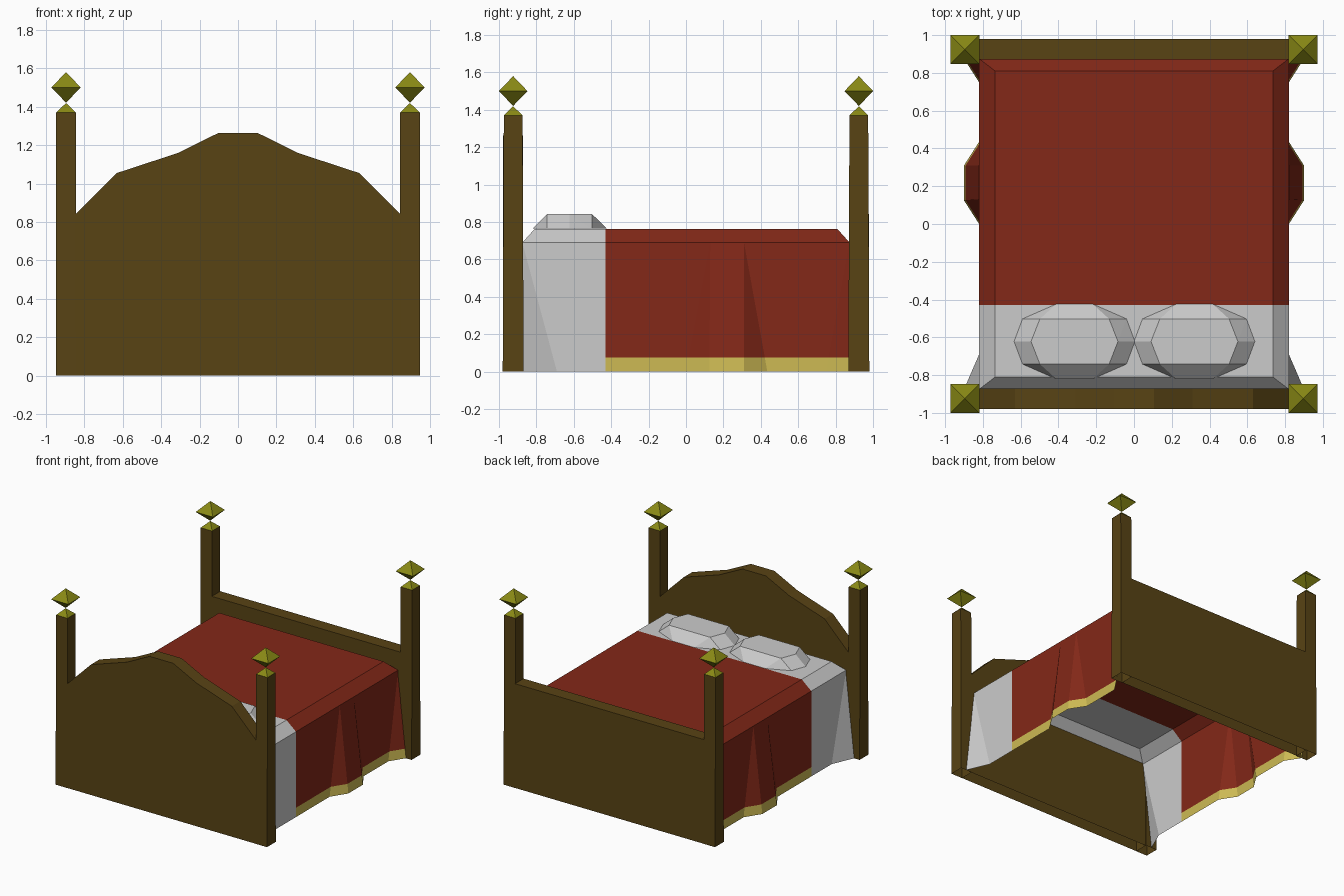
import bpy, bmesh
from mathutils import Vector

if "Cube" in bpy.data.objects:
    bpy.data.objects.remove(bpy.data.objects["Cube"])


def material(name, rgb):
    m = bpy.data.materials.new(name)
    m.diffuse_color = (*rgb, 1)
    m.use_nodes = True
    m.node_tree.nodes["Principled BSDF"].inputs["Base Color"].default_value = m.diffuse_color
    return m


WOOD = material("wood", (0.098, 0.056, 0.007))
BRASS = material("brass", (0.254, 0.254, 0.0075))
RED = material("red cloth", (0.227, 0.021, 0.009))
GOLD = material("gold trim", (0.61, 0.49, 0.087))


def finish(bm, name, mat=None):
    bmesh.ops.remove_doubles(bm, verts=bm.verts, dist=1e-5)
    me = bpy.data.meshes.new(name)
    bm.to_mesh(me)
    bm.free()
    if mat:
        me.materials.append(mat)
    ob = bpy.data.objects.new(name, me)
    bpy.context.collection.objects.link(ob)
    return ob


def add_face(bm, points):
    unique = []
    for p in points:
        if tuple(p) not in unique:
            unique.append(tuple(p))
    return bm.faces.new([bm.verts.new(p) for p in unique])


def open_floor(bm):
    """The woodwork has no faces where it meets the floor."""
    floor = [f for f in bm.faces if all(abs(v.co.z) < 1e-5 for v in f.verts)]
    bmesh.ops.delete(bm, geom=floor, context="FACES")


def board(name, profile, y0, y1):
    """Half outline (x, z), mirrored in x and extruded along y."""
    outline = profile + [(-x, z) for x, z in reversed(profile)]
    bm = bmesh.new()
    f = add_face(bm, [(x, y0, z) for x, z in outline])
    ext = bmesh.ops.extrude_face_region(bm, geom=[f])
    moved = [v for v in ext["geom"] if isinstance(v, bmesh.types.BMVert)]
    bmesh.ops.translate(bm, verts=moved, vec=(0, y1 - y0, 0))
    bmesh.ops.recalc_face_normals(bm, faces=bm.faces)
    open_floor(bm)
    return finish(bm, name, WOOD)


# Head and foot boards
board("headboard", [(0.845, 0), (0.845, 0.84), (0.63, 1.055), (0.31, 1.16), (0.105, 1.262)],
      -0.979, -0.871)
board("footboard", [(0.845, 0), (0.845, 0.843)], 0.871, 0.979)


def hull(points, bm):
    vs = [bm.verts.new(p) for p in points]
    res = bmesh.ops.convex_hull(bm, input=vs)
    faces = [f for f in res["geom"] if isinstance(f, bmesh.types.BMFace)]
    edges = list({e for f in faces for e in f.edges})
    bmesh.ops.dissolve_limit(bm, angle_limit=0.01, verts=vs, edges=edges)


# Corner posts with their finials
CORNERS = [(-1, -1), (1, -1), (-1, 1), (1, 1)]
for sx, sy in CORNERS:
    cx, cy = 0.895 * sx, 0.924 * sy
    bm = bmesh.new()
    hull([(cx + 0.051 * i, cy + d * j, z)
          for z, d in ((0, 0.056), (1.37, 0.05)) for i, j in CORNERS], bm)
    open_floor(bm)
    finish(bm, "post", WOOD)
    bm = bmesh.new()
    hull([(cx + 0.051 * i, cy + 0.05 * j, 1.37) for i, j in CORNERS] + [(cx, cy, 1.419)], bm)
    hull([(cx + 0.0765 * i, cy + 0.0765 * j, 1.5) for i, j in CORNERS]
         + [(cx, cy, 1.421), (cx, cy, 1.58)], bm)
    finish(bm, "finial", BRASS)


# Bed cloth: hanging sides are columns of (top y, hem y, hem x)
TOP_Z, SIDE_Z, HEM_Z, SIDE_X, TOP_X = 0.762, 0.69, 0.075, 0.82, 0.735
CUT, END, TOP_END = -0.43, 0.875, 0.81


def drape(bm, columns, z_hi, z_lo):
    def at(col, s, z):
        top = Vector((SIDE_X * s, col[0], SIDE_Z))
        hem = Vector((col[2] * s, col[1], 0))
        return top.lerp(hem, 1 - z / SIDE_Z)
    for s in (-1, 1):
        for a, b in zip(columns, columns[1:]):
            p = [at(a, s, z_hi), at(a, s, z_lo), at(b, s, z_lo), at(b, s, z_hi)]
            add_face(bm, p if s > 0 else p[::-1])


def cover(bm, d):
    """Flat top, side bevels and end bevel, towards the end d (-1 head, 1 foot)."""
    te, e = TOP_END * d, END * d
    polys = [[(-TOP_X, CUT, TOP_Z), (TOP_X, CUT, TOP_Z), (TOP_X, te, TOP_Z), (-TOP_X, te, TOP_Z)],
             [(-TOP_X, te, TOP_Z), (TOP_X, te, TOP_Z), (SIDE_X, e, SIDE_Z), (-SIDE_X, e, SIDE_Z)]]
    for s in (-1, 1):
        q = [(TOP_X * s, CUT, TOP_Z), (SIDE_X * s, CUT, SIDE_Z),
             (SIDE_X * s, e, SIDE_Z), (TOP_X * s, te, TOP_Z)]
        polys.append(q[::s])
    for p in polys:
        add_face(bm, p[::d])


sheet_cols = [(-END, -END, 0.9), (-END, -0.69, 0.82), (CUT, CUT, 0.82)]
blanket_cols = [(CUT, CUT, 0.82), (0.13, 0.0, 0.82), (0.13, 0.125, 0.9), (0.31, 0.31, 0.9),
                (0.31, 0.435, 0.82), (END, 0.75, 0.82), (END, END, 0.9)]

# White sheet at the head end
bm = bmesh.new()
cover(bm, -1)
drape(bm, sheet_cols, SIDE_Z, 0)
finish(bm, "sheet")

# Red blanket and its gold hem
bm = bmesh.new()
cover(bm, 1)
drape(bm, blanket_cols, SIDE_Z, HEM_Z)
finish(bm, "blanket", RED)
bm = bmesh.new()
drape(bm, blanket_cols, HEM_Z, 0)
finish(bm, "blanket_hem", GOLD)

# Pillows: ten-sided rim rising to a six-sided top
rim = [(0.32, 0), (0.275, 0.12), (0.097, 0.198)]
crown = [(0.23, 0), (0.183, 0.12)]
for cx in (-0.315, 0.32):
    bm = bmesh.new()
    hull([(cx + x * i, -0.622 + y * j, z)
          for ring, z in ((rim, 0.766), (crown, 0.842)) for x, y in ring
          for i in (-1, 1) for j in ((-1, 1) if y else (1,))], bm)
    finish(bm, "pillow")
